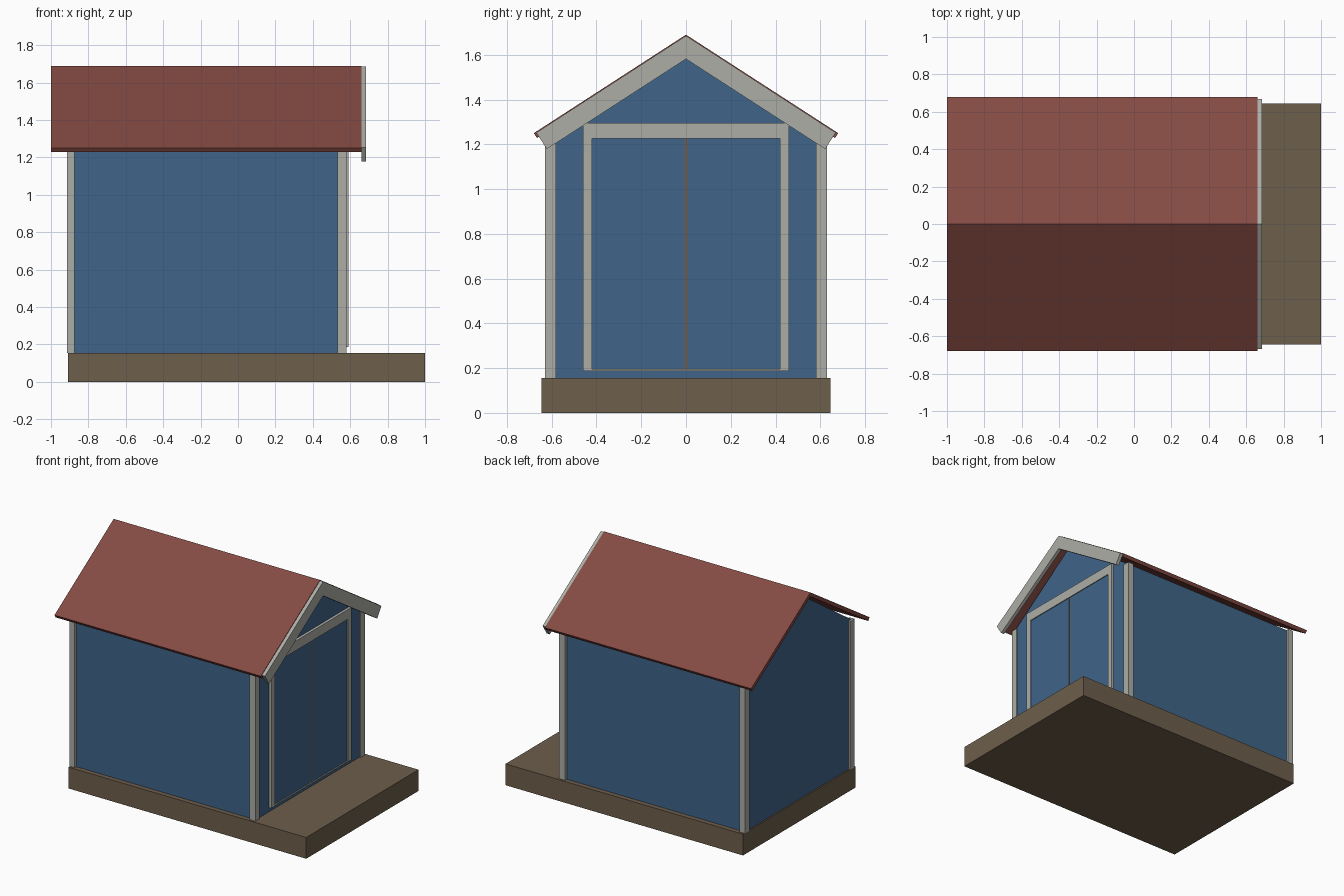
import bpy
import math

cube = bpy.data.objects.get("Cube")
if cube:
    bpy.data.objects.remove(cube)


def material(name, rgb):
    m = bpy.data.materials.new(name)
    m.use_nodes = True
    col = (*rgb, 1)
    m.diffuse_color = col
    bsdf = next(n for n in m.node_tree.nodes if n.type == 'BSDF_PRINCIPLED')
    bsdf.inputs["Base Color"].default_value = col
    return m


blue = material("blue paint", (0.05, 0.13, 0.25))
white = material("pale trim", (0.42, 0.42, 0.39))
red = material("red roofing", (0.23, 0.068, 0.056))
wood = material("brown timber", (0.155, 0.112, 0.072))


def extrude_x(name, profile, x0, x1, mat):
    """Prism from a (y, z) profile listed counter-clockwise seen from +x."""
    n = len(profile)
    verts = [(x, y, z) for x in (x0, x1) for y, z in profile]
    faces = [tuple(reversed(range(n))), tuple(range(n, 2 * n))]
    faces += [(i, (i + 1) % n, n + (i + 1) % n, n + i) for i in range(n)]
    mesh = bpy.data.meshes.new(name)
    mesh.from_pydata(verts, [], faces)
    mesh.materials.append(mat)
    ob = bpy.data.objects.new(name, mesh)
    bpy.context.collection.objects.link(ob)
    return ob


def box(name, x, y, z, mat):
    prof = [(y[0], z[0]), (y[1], z[0]), (y[1], z[1]), (y[0], z[1])]
    return extrude_x(name, prof, x[0], x[1], mat)


def chevron(apex, length, thick, pitch):
    """Symmetrical bent band with square-cut ends, following the roof pitch."""
    c, s = math.cos(pitch), math.sin(pitch)
    outer = (length * c, apex - length * s)
    inner = (outer[0] - thick * s, outer[1] - thick * c)
    return [(0, apex), (-outer[0], outer[1]), (-inner[0], inner[1]),
            (0, apex - thick / c), inner, outer]


FLOOR, EAVE = 0.155, 1.235
PITCH = math.atan2(0.44, 0.68)

# Deck and shed body
box("deck", (-0.91, 1.0), (-0.645, 0.645), (0, FLOOR), wood)
extrude_x("walls", [(-0.61, FLOOR), (0.61, FLOOR), (0.61, EAVE),
                    (0, 1.655), (-0.61, EAVE)], -0.9, 0.57, blue)

# Corner posts
for end, x in (("back", (-0.915, -0.873)), ("front", (0.532, 0.58))):
    for side, sign in (("left", 1), ("right", -1)):
        y = sorted((sign * 0.58, sign * 0.63))
        box(f"{end}_{side}_post", x, y, (FLOOR, EAVE), white)

# Roof and front gable board
extrude_x("roof", chevron(1.69, 0.81, 0.026, PITCH), -1.0, 0.66, red)
extrude_x("gable_board", chevron(1.685, 0.797, 0.087, PITCH), 0.66, 0.685, white)

# Double door with surround
for sign, side in ((1, "left"), (-1, "right")):
    box(f"door_jamb_{side}", (0.565, 0.59), sorted((sign * 0.42, sign * 0.46)),
        (0.187, 1.295), white)
    box(f"door_{side}", (0.565, 0.583), sorted((sign * 0.007, sign * 0.42)),
        (0.195, 1.225), blue)
box("door_head", (0.565, 0.59), (-0.42, 0.42), (1.225, 1.295), white)
box("door_sill", (0.565, 0.59), (-0.42, 0.42), (0.187, 0.195), white)
box("door_seam", (0.565, 0.582), (-0.007, 0.007), (0.195, 1.225), wood)
